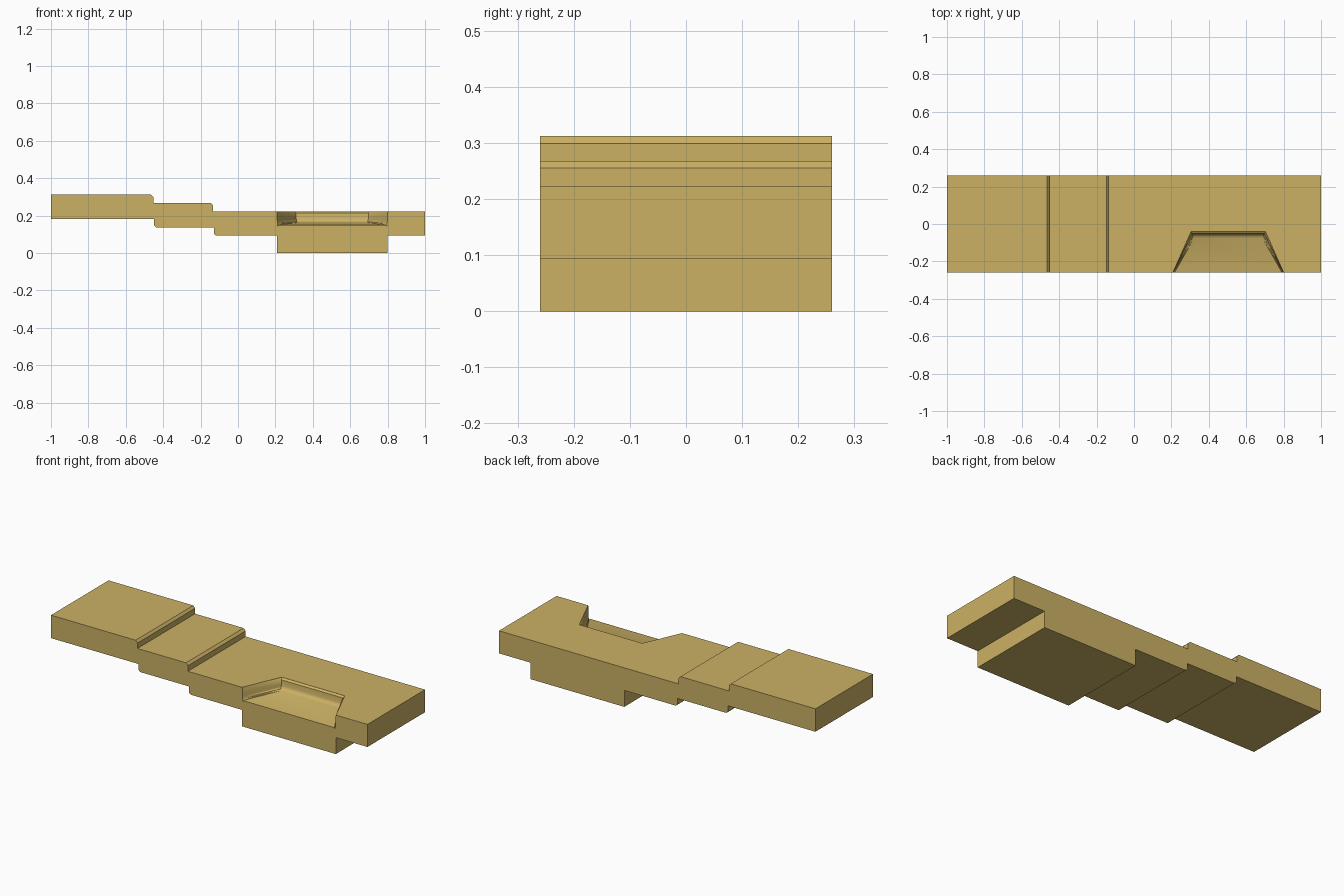
import bpy, bmesh

if "Cube" in bpy.data.objects:
    bpy.data.objects.remove(bpy.data.objects["Cube"])

mat = bpy.data.materials.new("brass")
mat.diffuse_color = (0.60, 0.44, 0.13, 1)
mat.use_nodes = True
mat.node_tree.nodes["Principled BSDF"].inputs["Base Color"].default_value = mat.diffuse_color


def loft(name, rings):
    """Closed solid made by joining equal-sized rings of points."""
    bm = bmesh.new()
    vs = [[bm.verts.new(p) for p in ring] for ring in rings]
    n = len(vs[0])
    for a, b in zip(vs, vs[1:]):
        for i in range(n):
            j = (i + 1) % n
            bm.faces.new((a[i], a[j], b[j], b[i]))
    bm.faces.new(vs[0])
    bm.faces.new(vs[-1])
    bmesh.ops.recalc_face_normals(bm, faces=bm.faces)
    return bm_to_object(name, bm)


def bm_to_object(name, bm):
    me = bpy.data.meshes.new(name)
    bm.to_mesh(me)
    bm.free()
    ob = bpy.data.objects.new(name, me)
    bpy.context.collection.objects.link(ob)
    return ob


# Stepped bar: side profile (x, z) extruded across the full depth
profile = [(-1, 0.312), (-0.465, 0.312), (-0.453, 0.299), (-0.453, 0.268),
           (-0.147, 0.268), (-0.134, 0.255), (-0.134, 0.223), (1, 0.223),
           (1, 0.094), (0.80, 0.094), (0.80, 0), (0.208, 0), (0.208, 0.094),
           (-0.118, 0.094), (-0.129, 0.105), (-0.129, 0.138),
           (-0.437, 0.138), (-0.448, 0.149), (-0.448, 0.181), (-1, 0.181)]
bar = loft("stepped_bar", [[(x, y, z) for x, z in profile] for y in (-0.26, 0.26)])
bar.data.materials.append(mat)


# Tapered pocket: trapezoid rings stacked downwards, open at the front
def pocket_ring(inset, z, tilt):
    half = []
    for y, taper, drop in ((-0.04 - inset, 1.0, 0), (-0.245, 0.35, 0.55),
                           (-0.26, 0.2, 1.0), (-0.30, 0.2, 1.0)):
        w = 0.199 + (-0.04 - y) * 0.445 - inset * 0.9 * taper
        half.append((w, y, z - tilt * drop))
    c = 0.504
    return [(c + w, y, h) for w, y, h in half] + \
           [(c - w, y, h) for w, y, h in reversed(half)]


layers = [(0, 0.26, 0), (0, 0.2225, 0), (0.012, 0.214, 0), (0.014, 0.184, 0.006),
          (0.017, 0.175, 0.012), (0.024, 0.168, 0.018), (0.036, 0.163, 0.021)]
cutter = loft("pocket_cutter", [pocket_ring(*l) for l in layers])
bm = bmesh.new()
bm.from_mesh(cutter.data)
bmesh.ops.triangulate(bm, faces=bm.faces)
bmesh.ops.recalc_face_normals(bm, faces=bm.faces)
bm.to_mesh(cutter.data)
bm.free()
cutter.data.materials.append(mat)
cutter.hide_render = True

# Cut the pocket and bake the result
mod = bar.modifiers.new("pocket", "BOOLEAN")
mod.operation = "DIFFERENCE"
mod.solver = "EXACT"
mod.object = cutter
bpy.context.view_layer.objects.active = bar
bar.select_set(True)
bpy.ops.object.modifier_apply(modifier=mod.name)
bpy.data.objects.remove(cutter)
bpy.ops.object.shade_smooth_by_angle(angle=0.52)
